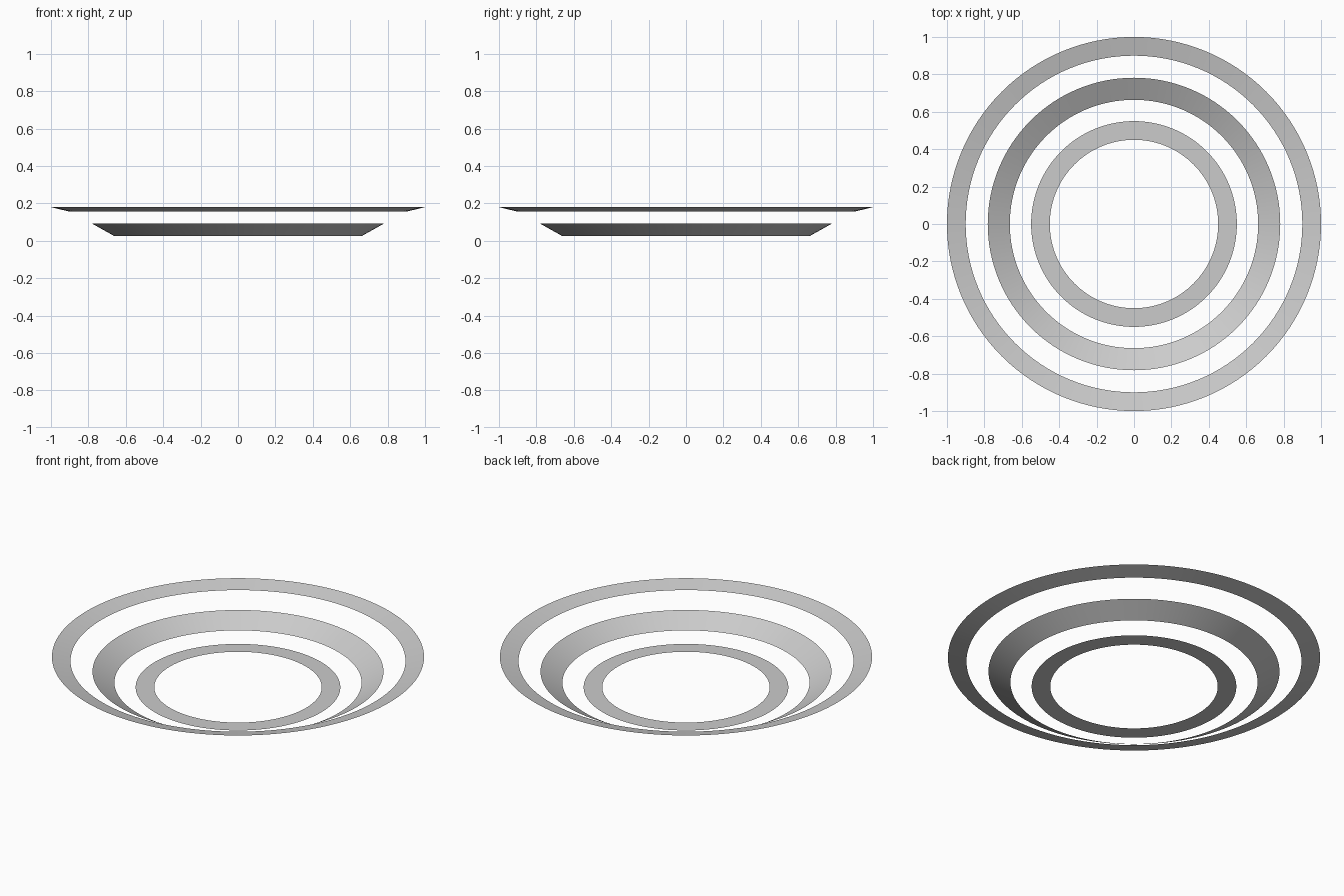
import bpy, bmesh
from math import cos, sin, tau

if "Cube" in bpy.data.objects:
    bpy.data.objects.remove(bpy.data.objects["Cube"])

SEGMENTS = 128


def ring_band(name, r_in, z_in, r_out, z_out):
    """Open conical band between an inner and an outer circle."""
    bm = bmesh.new()
    loops = []
    for r, z in ((r_in, z_in), (r_out, z_out)):
        loops.append([bm.verts.new((r * cos(tau * i / SEGMENTS), r * sin(tau * i / SEGMENTS), z))
                      for i in range(SEGMENTS)])
    inner, outer = loops
    for i in range(SEGMENTS):
        j = (i + 1) % SEGMENTS
        face = bm.faces.new((inner[i], outer[i], outer[j], inner[j]))
        face.smooth = True
    mesh = bpy.data.meshes.new(name)
    bm.to_mesh(mesh)
    bm.free()
    obj = bpy.data.objects.new(name, mesh)
    bpy.context.collection.objects.link(obj)
    return obj


# Flat ring at the bottom
ring_band("base_ring", 0.45, 0.0, 0.55, 0.0)
# Steeper sloping ring in the middle
ring_band("middle_ring", 0.664, 0.027, 0.782, 0.093)
# Shallow rim ring at the top
ring_band("rim_ring", 0.90, 0.156, 1.0, 0.18)
